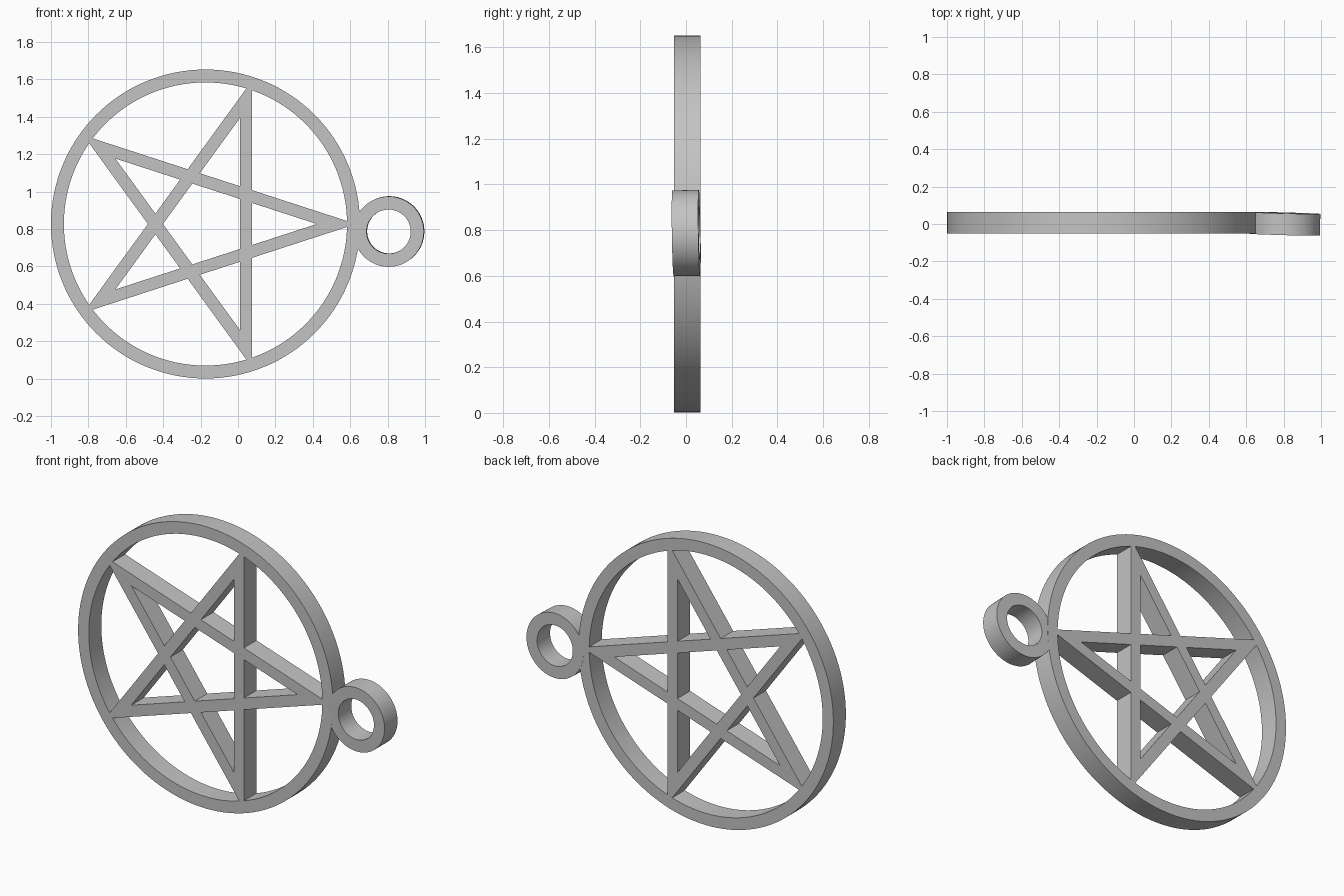
import bpy
from math import sin, cos, pi, radians
from mathutils import Vector

cube = bpy.data.objects.get("Cube")
if cube:
    bpy.data.objects.remove(cube, do_unlink=True)

metal = bpy.data.materials.new("light_grey")
metal.use_nodes = True
metal.diffuse_color = (0.55, 0.55, 0.55, 1)
metal.node_tree.nodes["Principled BSDF"].inputs["Base Color"].default_value = (0.55, 0.55, 0.55, 1)

DEPTH = 0.116
CENTRE = Vector((-0.174, 0.006, 0.827))


def plate(name, outlines, location, tilt=0, turn=0):
    """Extrude flat outlines (inner ones become holes) into an upright plate."""
    curve = bpy.data.curves.new(name, 'CURVE')
    curve.dimensions = '2D'
    curve.fill_mode = 'BOTH'
    curve.extrude = DEPTH / 2
    for points in outlines:
        spline = curve.splines.new('POLY')
        spline.points.add(len(points) - 1)
        for point, (x, y) in zip(spline.points, points):
            point.co = (x, y, 0, 1)
        spline.use_cyclic_u = True
    obj = bpy.data.objects.new(name, curve)
    bpy.context.collection.objects.link(obj)
    obj.location = location
    obj.rotation_euler = (pi / 2 + tilt, 0, turn)
    bpy.ops.object.select_all(action='DESELECT')
    bpy.context.view_layer.objects.active = obj
    obj.select_set(True)
    bpy.ops.object.convert(target='MESH')
    obj = bpy.context.object
    obj.name = name
    obj.data.materials.clear()
    obj.data.materials.append(metal)
    bpy.ops.object.shade_smooth_by_angle(angle=radians(30))
    return obj


def circle(radius, sides):
    return [(radius * cos(2 * pi * i / sides), radius * sin(2 * pi * i / sides))
            for i in range(sides)]


def meet(a, da, b, db):
    """Crossing of two lines given by normal angle (degrees) and distance."""
    a, b = radians(a), radians(b)
    s = sin(b - a)
    return ((da * sin(b) - db * sin(a)) / s, (db * cos(a) - da * cos(b)) / s)


# Large outer ring
plate("outer_ring", [circle(0.826, 128), circle(0.757, 128)], CENTRE)

# Five-pointed star of crossing bars, its tips buried in the ring
OUTER, INNER = 0.249, 0.184
outline, pentagon, tip_holes = [], [], []
for k in range(5):
    a = 72 * k
    outline += [meet(a - 72, OUTER, a + 72, OUTER), meet(a, OUTER, a + 72, OUTER)]
    pentagon.append(meet(a, INNER, a + 72, INNER))
    tip_holes.append([meet(a - 72, INNER, a + 72, INNER),
                      meet(a, OUTER, a + 72, INNER),
                      meet(a, OUTER, a - 72, INNER)])
plate("star", [outline, pentagon] + tip_holes, CENTRE)

# Small hanging loop, slightly askew
plate("hanging_loop", [circle(0.188, 96), circle(0.118, 96)],
      (0.807, 0.001, 0.787), tilt=0.015, turn=-0.027)
